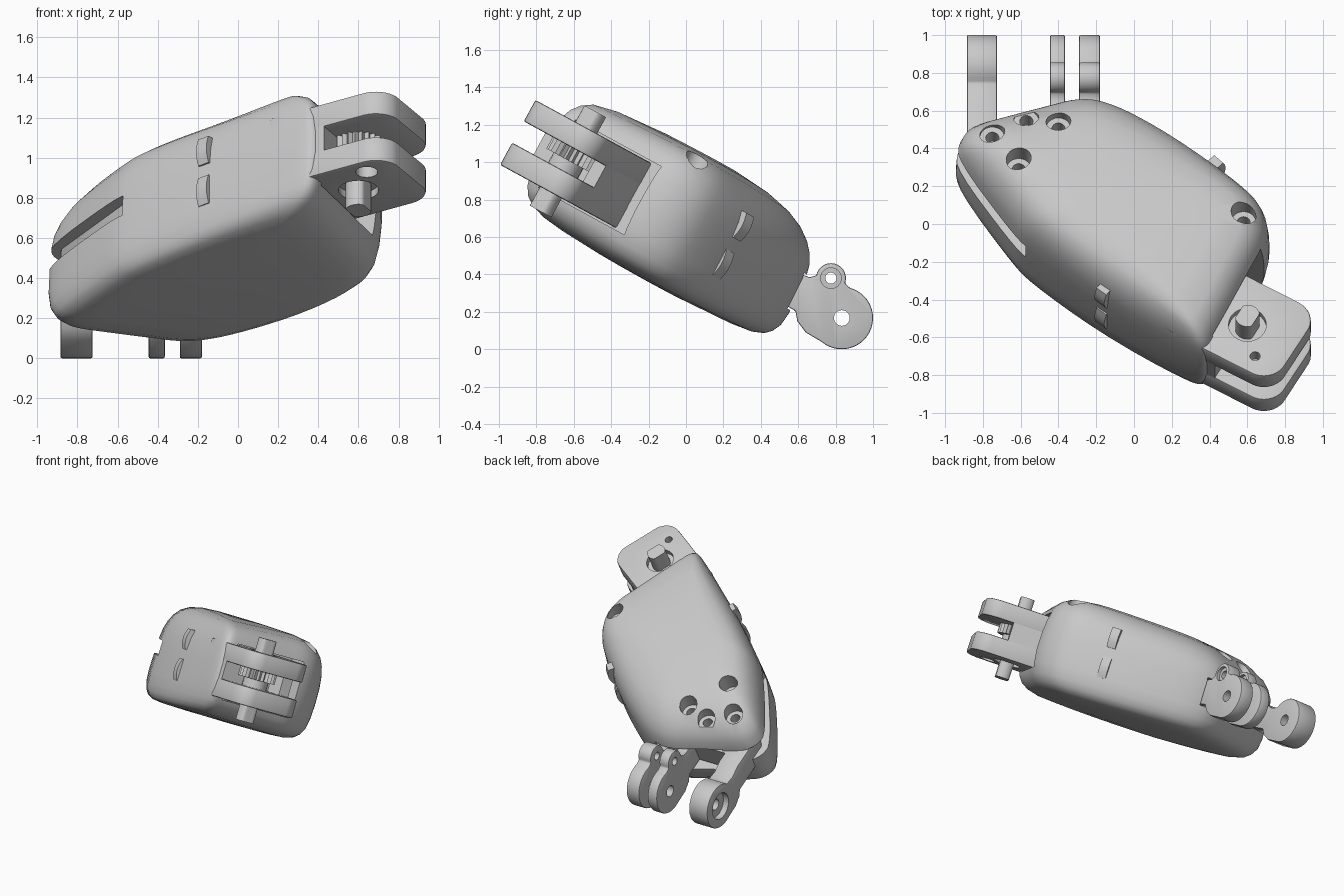
import bpy, bmesh, math
from mathutils import Matrix, Vector

if "Cube" in bpy.data.objects:
    bpy.data.objects.remove(bpy.data.objects["Cube"])

grey = bpy.data.materials.new("plain grey")
grey.use_nodes = True
grey.diffuse_color = (0.58, 0.58, 0.58, 1)
grey.node_tree.nodes["Principled BSDF"].inputs["Base Color"].default_value = grey.diffuse_color

# Frames: tilted housing, angled fork, and rear lugs extruded along x
BODY = Matrix.Translation((0, 0, 0.7)) @ Matrix.Rotation(math.radians(-28.6), 4, 'X')
FORK = BODY @ Matrix.Rotation(math.radians(-30), 4, 'Z')
LUG = Matrix(((0, 0, 1, 0), (1, 0, 0, 0), (0, 1, 0, 0), (0, 0, 0, 1)))


def arc(cx, cy, r, start=0, end=360, steps=24):
    full = end - start == 360
    count = steps if full else steps + 1
    angles = [math.radians(start + (end - start) * i / steps) for i in range(count)]
    return [(cx + r * math.cos(a), cy + r * math.sin(a)) for a in angles]


def loft(name, rings, frame):
    """Skin a stack of equal rings and cap both ends."""
    bm = bmesh.new()
    loops = [[bm.verts.new(frame @ Vector(p)) for p in ring] for ring in rings]
    n = len(loops[0])
    for low, high in zip(loops, loops[1:]):
        for i in range(n):
            j = (i + 1) % n
            bm.faces.new((low[i], low[j], high[j], high[i]))
    bm.faces.new(loops[0][::-1])
    bm.faces.new(loops[-1])
    bmesh.ops.recalc_face_normals(bm, faces=bm.faces)
    mesh = bpy.data.meshes.new(name)
    bm.to_mesh(mesh)
    bm.free()
    mesh.materials.append(grey)
    ob = bpy.data.objects.new(name, mesh)
    bpy.context.collection.objects.link(ob)
    return ob


def prism(name, pts, low, high, frame):
    return loft(name, [[(a, b, h) for a, b in pts] for h in (low, high)], frame)


def box(a0, a1, b0, b1):
    return [(a0, b0), (a1, b0), (a1, b1), (a0, b1)]


def finish(ob, cutters=(), bevel=0):
    """Bevel, cut, bake the modifiers and shade."""
    if bevel:
        m = ob.modifiers.new("edge", 'BEVEL')
        m.width, m.segments, m.limit_method = bevel, 2, 'ANGLE'
        m.angle_limit = math.radians(40)
    for c in cutters:
        m = ob.modifiers.new("cut", 'BOOLEAN')
        m.operation, m.solver, m.object = 'DIFFERENCE', 'EXACT', c
    bpy.context.view_layer.update()
    deps = bpy.context.evaluated_depsgraph_get()
    mesh = bpy.data.meshes.new_from_object(ob.evaluated_get(deps))
    ob.modifiers.clear()
    ob.data = mesh
    for c in cutters:
        bpy.data.objects.remove(c)
    bpy.ops.object.select_all(action='DESELECT')
    ob.select_set(True)
    bpy.context.view_layer.objects.active = ob
    bpy.ops.object.shade_smooth_by_angle(angle=math.radians(35))


# Housing: rounded outline lofted through a domed section
outline = [(-.935, .36), (-.935, .47), (-.87, .55), (-.68, .61), (-.45, .68), (-.32, .72), (-.19, .715),
           (0, .625), (.3, .415), (.6, .15), (.71, 0), (.72, -.2), (.62, -.4),
           (.44, -.78), (.39, -.87), (.31, -.84), (-.2, -.48), (-.56, -.18), (-.66, -.06)]
for _ in range(2):
    smooth = []
    for i, p in enumerate(outline):
        q = outline[(i + 1) % len(outline)]
        for t in (.25, .75):
            smooth.append((p[0] + (q[0] - p[0]) * t, p[1] + (q[1] - p[1]) * t))
    outline = smooth
# height, general scale, scale at the fork end
section = [(-.395, .3, .3), (-.392, .7, .6), (-.384, .85, .76), (-.362, .93, .86),
           (-.33, .97, .92), (-.28, 1, .96), (-.2, 1.01, .985), (-.1, 1.005, 1),
           (.02, 1, 1), (.12, .975, .99), (.18, .94, .975), (.235, .885, .95),
           (.285, .8, .9), (.32, .68, .83), (.342, .5, .66), (.35, .25, .3)]
rings = []
for h, general, end in section:
    ring = []
    for x, y in outline:
        t = min(1, max(0, (.866 * x - .5 * y) / .7)) ** 2
        s = general + (end - general) * t
        px, py = -.1 + (x + .1) * s, -.08 + (y + .08) * s
        drop = (.35 if h > 0 else .15) if py > 0 else .14
        ring.append((px, py, h * (1 - drop * py * py)))
    rings.append(ring)
housing = loft("housing", rings, BODY)

# Housing cuts: fork socket, side slot, rear opening and screw wells
cuts = [prism("socket_cutter", box(.52, 1.2, -.46, .12), -.235, .18, FORK),
        prism("slot_cutter", [(-.88, .4), (-.55, -.1), (-.6, -.22), (-1.1, .3),
                              (-1.1, .6), (-.88, .6)], -.07, .04, BODY),
        prism("rear_cutter", box(-.7, -.17, .58, .9), -.165, .045, BODY)]
for x, y in ((-.75, .41), (-.57, .51), (-.4, .465), (-.61, .22), (.58, -.1)):
    cuts.append(prism("well_cutter", arc(x, y, .066), .2, .5, BODY))
    cuts.append(prism("screw_cutter", arc(x, y, .035), .1, .25, BODY))
finish(housing, cuts)

# Fork: two rounded plates joined by an L-shaped web
PIN = (.87, -.306)
plate = [(.5, -.548)] + arc(1.035, -.418, .13, -90, -8, 8) + arc(1.035, -.18, .13, 8, 90, 8) + [(.5, -.05)]
for name, low, high, face in (("upper_fork_plate", .04, .17, .17), ("lower_fork_plate", -.225, -.09, -.225)):
    ob = prism(name, plate, low, high, FORK)
    small = .027 if face > 0 else .055
    finish(ob, [prism("pin_recess_cutter", arc(*PIN, .1), face - .04, face + .04, FORK),
                prism("stop_hole_cutter", arc(1.0, -.45, small), face - .08, face + .08, FORK)], .01)
web = [(.5, -.547), (.81, -.547), (.81, -.16), (.93, -.13), (.93, -.052), (.5, -.052)]
finish(prism("fork_web", web, -.1, .05, FORK))

# Pivot pin with two flats, hub and toothed wheel
flat = [(max(PIN[0] - .05, min(PIN[0] + .05, a)), b) for a, b in arc(*PIN, .066, 0, 360, 32)]
finish(prism("pivot_pin", flat, -.34, .27, FORK))
finish(prism("pivot_hub", arc(*PIN, .09), -.1, .05, FORK))
teeth = []
for i in range(48):
    a = 2 * math.pi * i / 48
    r = .135 if i % 2 else .115
    teeth.append((PIN[0] + r * math.cos(a), PIN[1] + r * math.sin(a)))
finish(prism("toothed_wheel", teeth, -.03, .045, FORK))

# Rear lugs: eared thin pair and one wide plain lug
EYE, EAR = (.833, .167), (.775, .38)
root = [(.279, .376), (.585, .205), (.595, .15), (.64, .09)]
eared = root + arc(*EYE, .167, -130, 75, 24) + arc(*EAR, .08, -20, 170, 14) + [(.66, .385), (.62, .4), (.368, .539)]
plain = root + arc(*EYE, .167, -130, 120, 24) + [(.68, .34), (.62, .4), (.368, .539)]


def through(centre, r, low, high):
    return prism("hole_cutter", arc(*centre, r), low, high, LUG)


for name, low, high in (("inner_rear_lug", -.29, -.18), ("middle_rear_lug", -.445, -.365)):
    finish(prism(name, eared, low, high, LUG),
           [through(EYE, .042, low - .1, high + .1), through(EAR, .03, low - .1, high + .1),
            through(EAR, .055, high - .025, high + .1)], .008)
finish(prism("wide_rear_lug", plain, -.885, -.725, LUG),
       [through(EYE, .042, -1, -.6), through(EYE, .1, -1, -.84)], .008)
finish(prism("lug_bridge", box(-.86, -.2, .42, .61), -.15, .03, BODY))

# Side clips: thin curved tabs standing off both long walls
for side, x, y, angle in (("front", -.165, -.495, -129), ("back", .44, .285, 45)):
    frame = BODY @ Matrix.Translation((x, y, 0)) @ Matrix.Rotation(math.radians(angle), 4, 'Z')
    for level, low, high in (("upper", .03, .18), ("lower", -.2, -.04)):
        tab = []
        for i in range(9):
            t = i / 8
            out = .012 + .018 * math.sin(math.pi * t)
            tab.append([(a, b, low + (high - low) * t) for a, b in box(-.06, out, -.033, .033)])
        finish(loft(side + "_" + level + "_clip", tab, frame))
